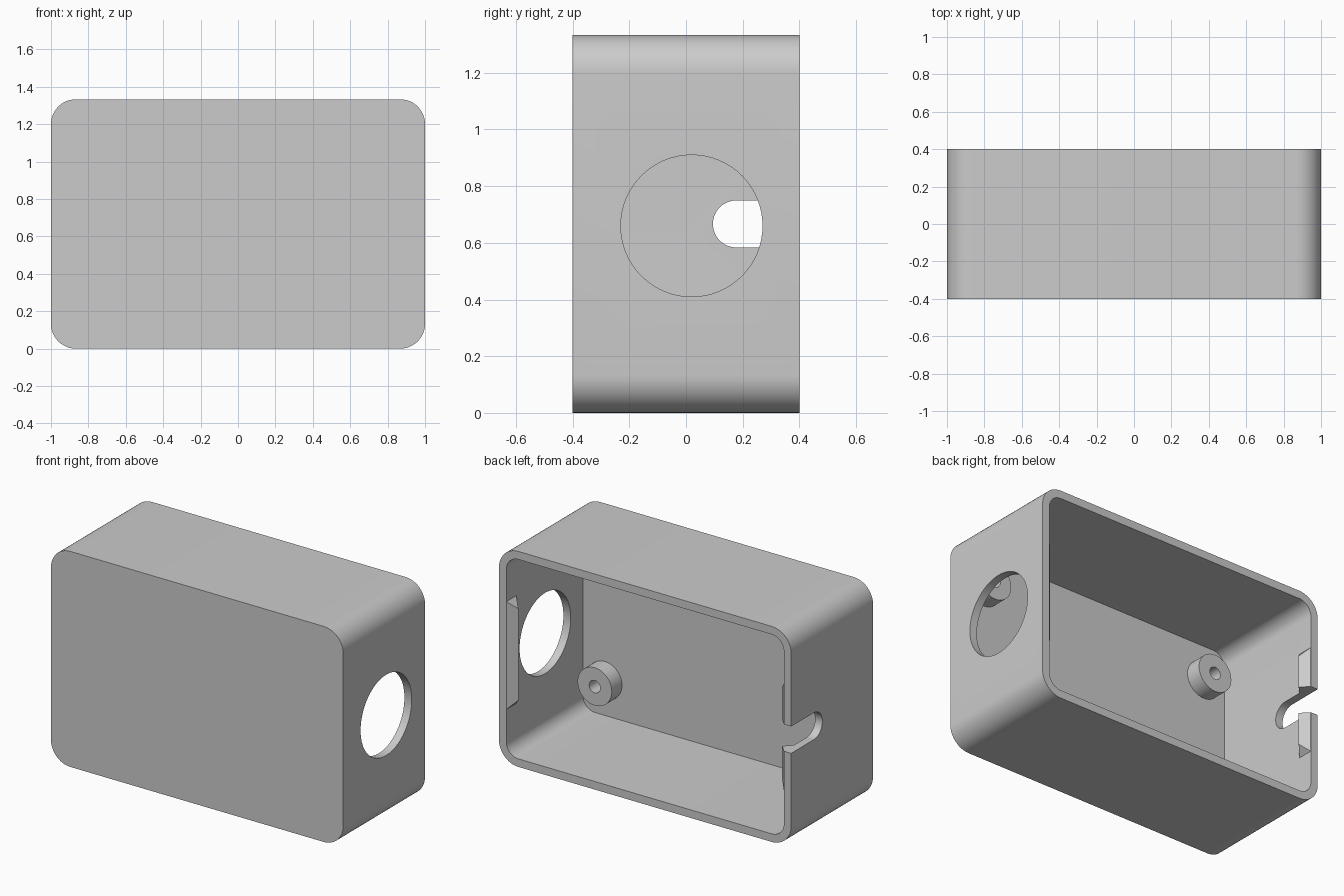
import bpy
import bmesh
from math import sin, cos, pi, radians
from mathutils import Matrix, Vector

cube = bpy.data.objects.get("Cube")
if cube:
    bpy.data.objects.remove(cube, do_unlink=True)

WIDTH, DEPTH, HEIGHT = 2.0, 0.8, 4 / 3
WALL, RADIUS = 0.05, 0.133
MID = HEIGHT / 2
BACK = DEPTH / 2
FLOOR = -BACK + WALL

grey = bpy.data.materials.new("light_grey")
grey.use_nodes = True
colour = (0.6, 0.6, 0.6, 1)
grey.diffuse_color = colour
grey.node_tree.nodes["Principled BSDF"].inputs["Base Color"].default_value = colour


def finish(name, bm):
    bmesh.ops.recalc_face_normals(bm, faces=bm.faces)
    mesh = bpy.data.meshes.new(name)
    bm.to_mesh(mesh)
    bm.free()
    mesh.materials.append(grey)
    obj = bpy.data.objects.new(name, mesh)
    bpy.context.collection.objects.link(obj)
    return obj


def rounded_prism(name, w, h, r, y0, y1, steps=12):
    """Rounded rectangle in x and z, extruded along y."""
    bm = bmesh.new()
    verts = []
    for q, (sx, sz) in enumerate([(1, 1), (-1, 1), (-1, -1), (1, -1)]):
        for i in range(steps + 1):
            a = (q + i / steps) * pi / 2
            verts.append(bm.verts.new((sx * (w / 2 - r) + r * cos(a), y0,
                                       MID + sz * (h / 2 - r) + r * sin(a))))
    face = bm.faces.new(verts)
    out = bmesh.ops.extrude_face_region(bm, geom=[face])
    moved = [v for v in out["geom"] if isinstance(v, bmesh.types.BMVert)]
    bmesh.ops.translate(bm, vec=(0, y1 - y0, 0), verts=moved)
    return finish(name, bm)


def cylinder(name, centre, radius, length, axis):
    bm = bmesh.new()
    turn = Matrix.Rotation(radians(90), 4, "Y" if axis == "X" else "X")
    bmesh.ops.create_cone(bm, cap_ends=True, segments=64, radius1=radius,
                          radius2=radius, depth=length,
                          matrix=Matrix.Translation(centre) @ turn)
    return finish(name, bm)


def box(name, centre, size):
    bm = bmesh.new()
    bmesh.ops.create_cube(bm, size=1, matrix=Matrix.Translation(centre)
                          @ Matrix.Diagonal(Vector(size).to_4d()))
    return finish(name, bm)


def snap_ridge(name, side):
    """Tapered triangular ridge whose root is buried in the wall."""
    bm = bmesh.new()
    inner, y, half = WIDTH / 2 - WALL, BACK - 0.05, MID / 2
    for s in (-1, 1):
        for x, dy, dz in [(inner - 0.047, 0, half - 0.05), (inner, 0.049, half),
                          (inner, -0.049, half), (inner + 0.02, 0, half - 0.02)]:
            bm.verts.new((side * x, y + dy, MID + s * dz))
    bmesh.ops.convex_hull(bm, input=bm.verts)
    return finish(name, bm)


def combine(target, tool, operation):
    mod = target.modifiers.new(tool.name, "BOOLEAN")
    mod.operation, mod.solver, mod.object = operation, "EXACT", tool
    bpy.context.view_layer.objects.active = target
    bpy.ops.object.modifier_apply(modifier=mod.name)
    bpy.data.objects.remove(tool, do_unlink=True)


# Open-backed shell
case = rounded_prism("enclosure_shell", WIDTH, HEIGHT, RADIUS, -BACK, BACK)
combine(case, rounded_prism("cavity", WIDTH - 2 * WALL, HEIGHT - 2 * WALL,
                            RADIUS - WALL, FLOOR, BACK + 0.2), "DIFFERENCE")

# Screw bosses with blind holes
for sx in (-1, 1):
    for sz in (-1, 1):
        x, z = sx * 0.8, MID + sz * 0.4
        combine(case, cylinder("screw_boss", (x, FLOOR + 0.04, z), 0.117, 0.12, "Y"), "UNION")
        combine(case, cylinder("screw_hole", (x, FLOOR + 0.1, z), 0.038, 0.2, "Y"), "DIFFERENCE")

# Snap ridges inside both end walls
for side in (-1, 1):
    combine(case, snap_ridge("snap_ridge", side), "UNION")

# Round opening in the left wall
combine(case, cylinder("round_opening", (1, 0.02, 0.66), 0.25, 0.3, "X"), "DIFFERENCE")

# Cable slot in the right wall, open to the back
SLOT_Y, SLOT_R = 0.178, 0.083
slot = cylinder("cable_slot", (-1, SLOT_Y, MID), SLOT_R, 0.4, "X")
combine(slot, box("slot_mouth", (-1, SLOT_Y + 0.2, MID), (0.4, 0.4, 2 * SLOT_R)), "UNION")
combine(case, slot, "DIFFERENCE")

# Smooth the rounded surfaces, keep the edges sharp
bpy.ops.object.select_all(action="DESELECT")
case.select_set(True)
bpy.context.view_layer.objects.active = case
bpy.ops.object.shade_smooth_by_angle(angle=radians(30))
